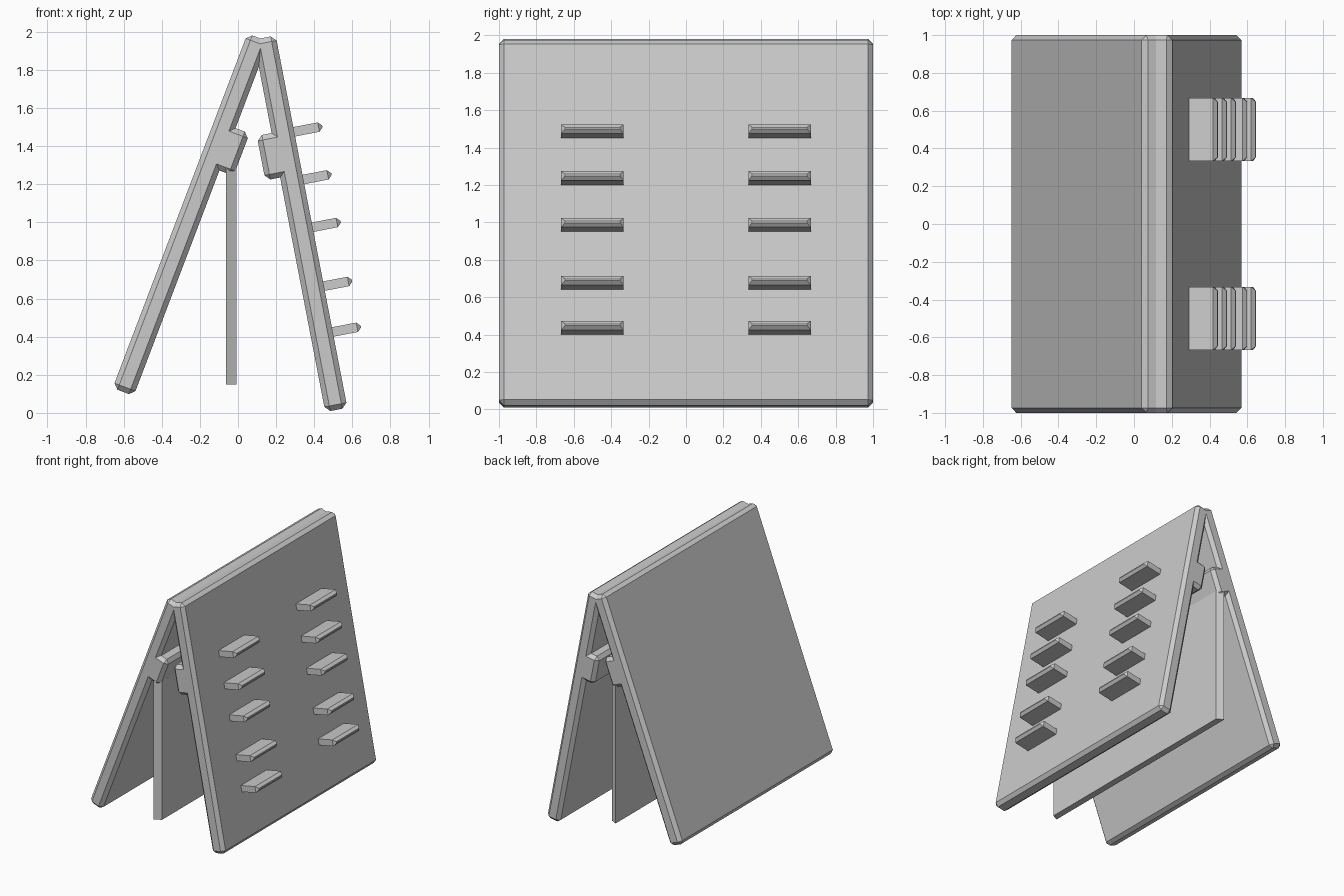
import bpy
import bmesh
from math import radians
from mathutils import Matrix, Vector

default = bpy.data.objects.get("Cube")
if default:
    bpy.data.objects.remove(default)

grey = bpy.data.materials.new("plain_grey")
grey.use_nodes = True
GREY = (0.6, 0.6, 0.6, 1)
grey.diffuse_color = GREY
grey.node_tree.nodes["Principled BSDF"].inputs["Base Color"].default_value = GREY


def box(name, frame, low, high, chamfer=0.0, tip=0.0):
    """Box between two corners in a panel's frame; tip narrows its +x end."""
    low, high = Vector(low), Vector(high)
    bm = bmesh.new()
    bmesh.ops.create_cube(bm, size=1)
    for v in bm.verts:
        v.co = (low + high) / 2 + v.co * (high - low)
    if tip:
        end = [e for e in bm.edges if all(v.co.x > high.x - 1e-4 for v in e.verts)]
        bmesh.ops.bevel(bm, geom=end, offset=tip, segments=1, affect='EDGES')
    mesh = bpy.data.meshes.new(name)
    bm.to_mesh(mesh)
    bm.free()
    mesh.materials.append(grey)
    obj = bpy.data.objects.new(name, mesh)
    obj.matrix_world = frame
    bpy.context.collection.objects.link(obj)
    if chamfer:
        mod = obj.modifiers.new("chamfer", 'BEVEL')
        mod.width = chamfer
        mod.segments = 1
    return obj


def leaning(x, z, degrees):
    return Matrix.Translation((x, 0, z)) @ Matrix.Rotation(radians(degrees), 4, 'Y')


back_frame = leaning(-0.249, 1.04, 20.83)
peg_frame = leaning(0.328, 0.993, -10.9)

# Two leaning boards, each with a rail along its inner face
for name, frame, side, rail_z in (("back", back_frame, 1, 0.39),
                                  ("peg", peg_frame, -1, 0.377)):
    box(name + "_board", frame, (-0.059, -1, -0.995), (0.059, 1, 0.995), 0.027)
    inner, outer = sorted((-0.03 * side, 0.138 * side))
    box(name + "_rail", frame, (inner, -1, rail_z - 0.119),
        (outer, 1, rail_z + 0.119), 0.027)

# Two columns of pegs on the outer face
for row, z in enumerate((0.48, 0.225, -0.03, -0.345, -0.59), 1):
    for label, y in (("front", -0.5), ("rear", 0.5)):
        box(f"{label}_peg_{row}", peg_frame, (0.03, y - 0.167, z - 0.025),
            (0.209, y + 0.167, z + 0.025), tip=0.02)

# Hanging divider with slanted ends
divider = box("divider", Matrix.Identity(4), (-0.063, -1, 0.15), (-0.008, 1, 1.285))
for v in divider.data.vertices:
    if v.co.x > -0.03:
        v.co.y *= 0.972
